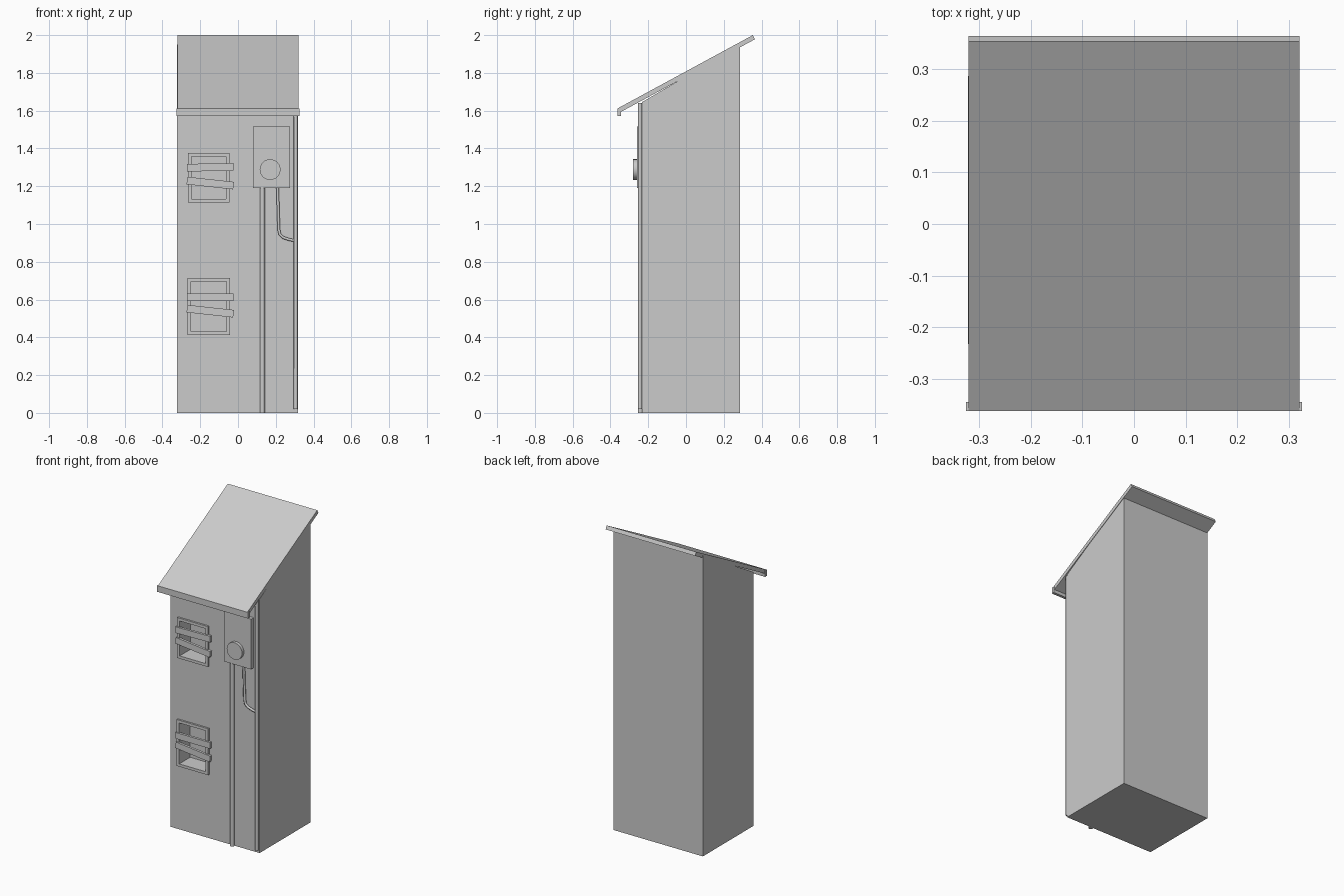
import bpy, bmesh
from math import pi, atan2, hypot
from mathutils import Matrix

if "Cube" in bpy.data.objects:
    bpy.data.objects.remove(bpy.data.objects["Cube"])

FRONT = -0.233  # y of the front wall


def finish(name, bm):
    bmesh.ops.recalc_face_normals(bm, faces=bm.faces)
    me = bpy.data.meshes.new(name)
    bm.to_mesh(me)
    bm.free()
    ob = bpy.data.objects.new(name, me)
    bpy.context.collection.objects.link(ob)
    return ob


def box(name, x0, x1, y0, y1, z0, z1, tilt=0):
    bm = bmesh.new()
    bmesh.ops.create_cube(bm, size=1)
    mid = Matrix.Translation(((x0 + x1) / 2, (y0 + y1) / 2, (z0 + z1) / 2))
    size = Matrix.Diagonal((x1 - x0, y1 - y0, z1 - z0, 1))
    bm.transform(mid @ Matrix.Rotation(tilt, 4, 'Y') @ size)
    return finish(name, bm)


def side_prism(name, profile, x0, x1):
    """Extrude a (y, z) profile along x."""
    bm = bmesh.new()
    f = bm.faces.new([bm.verts.new((x0, y, z)) for y, z in profile])
    ext = bmesh.ops.extrude_face_region(bm, geom=[f])
    for v in ext['geom']:
        if isinstance(v, bmesh.types.BMVert):
            v.co.x = x1
    return finish(name, bm)


def cylinder(name, centre, radius, length, axis, sides):
    bm = bmesh.new()
    bmesh.ops.create_cone(bm, cap_ends=True, segments=sides,
                          radius1=radius, radius2=radius, depth=length)
    rot = Matrix.Rotation(pi / 2, 4, 'X') if axis == 'Y' else Matrix.Identity(4)
    bm.transform(Matrix.Translation(centre) @ rot)
    ob = finish(name, bm)
    smooth(ob)
    return ob


def smooth(ob):
    bpy.ops.object.select_all(action='DESELECT')
    ob.select_set(True)
    bpy.context.view_layer.objects.active = ob
    bpy.ops.object.shade_smooth_by_angle(angle=0.9)


# Cabinet body with sloping top
body = side_prism("cabinet_body", [(FRONT, 0), (0.287, 0), (0.287, 1.95), (FRONT, 1.645)],
                  -0.322, 0.318)

# Sloping roof and front gutter
side_prism("roof", [(-0.362, 1.612), (-0.351, 1.59), (0.365, 1.978), (0.354, 2.0)], -0.321, 0.321)
box("roof_fascia", -0.326, 0.326, -0.363, -0.345, 1.572, 1.612)

# Vents: recess, frame and two crooked slats each
vents = [
    ("upper", (-0.265, -0.045, 1.114, 1.376), [(1.298, 1.302), (1.23, 1.203)]),
    ("lower", (-0.268, -0.042, 0.413, 0.714), [(0.613, 0.613), (0.552, 0.525)]),
]
for tag, (x0, x1, z0, z1), slats in vents:
    t = 0.018
    cutter = box("vent_cutter", x0 + t, x1 - t, -0.4, FRONT + 0.1, z0 + t, z1 - t)
    cutter.hide_render = True
    mod = body.modifiers.new("vent_hole", 'BOOLEAN')
    mod.operation, mod.object, mod.solver = 'DIFFERENCE', cutter, 'EXACT'
    bpy.context.view_layer.objects.active = body
    bpy.ops.object.modifier_apply(modifier=mod.name)
    bpy.data.objects.remove(cutter)

    frame = (FRONT - 0.012, FRONT + 0.002)
    box(tag + "_vent_frame_left", x0, x0 + t, *frame, z0, z1)
    box(tag + "_vent_frame_right", x1 - t, x1, *frame, z0, z1)
    box(tag + "_vent_frame_bottom", x0 + t, x1 - t, *frame, z0, z0 + t)
    box(tag + "_vent_frame_top", x0 + t, x1 - t, *frame, z1 - t, z1)
    for i, (za, zb) in enumerate(slats):
        zm = (za + zb) / 2
        box(f"{tag}_vent_slat_{i + 1}", -0.271, -0.023, -0.254, -0.238,
            zm - 0.02, zm + 0.02, atan2(za - zb, 0.248))

# Meter box and round dial
box("meter_box", 0.08, 0.275, -0.26, FRONT + 0.002, 1.19, 1.515)
cylinder("meter_dial", (0.17, -0.269, 1.288), 0.055, 0.022, 'Y', 24)

# Straight pipes: conduit below the meter and corner downpipe
cylinder("meter_conduit", (0.129, -0.242, 0.597), 0.013, 1.194, 'Z', 8)
cylinder("corner_pipe", (0.306, -0.243, 0.83), 0.011, 1.62, 'Z', 8)

# Bent cable from the meter to the corner pipe
cu = bpy.data.curves.new("bent_cable", 'CURVE')
cu.dimensions = '3D'
cu.bevel_depth, cu.bevel_resolution = 0.008, 1
sp = cu.splines.new('POLY')
path = [(0.209, 1.2), (0.216, 0.97), (0.222, 0.945), (0.24, 0.928), (0.27, 0.918), (0.306, 0.911)]
sp.points.add(len(path) - 1)
for p, (x, z) in zip(sp.points, path):
    p.co = (x, -0.24, z, 1)
cable = bpy.data.objects.new("bent_cable", cu)
bpy.context.collection.objects.link(cable)
